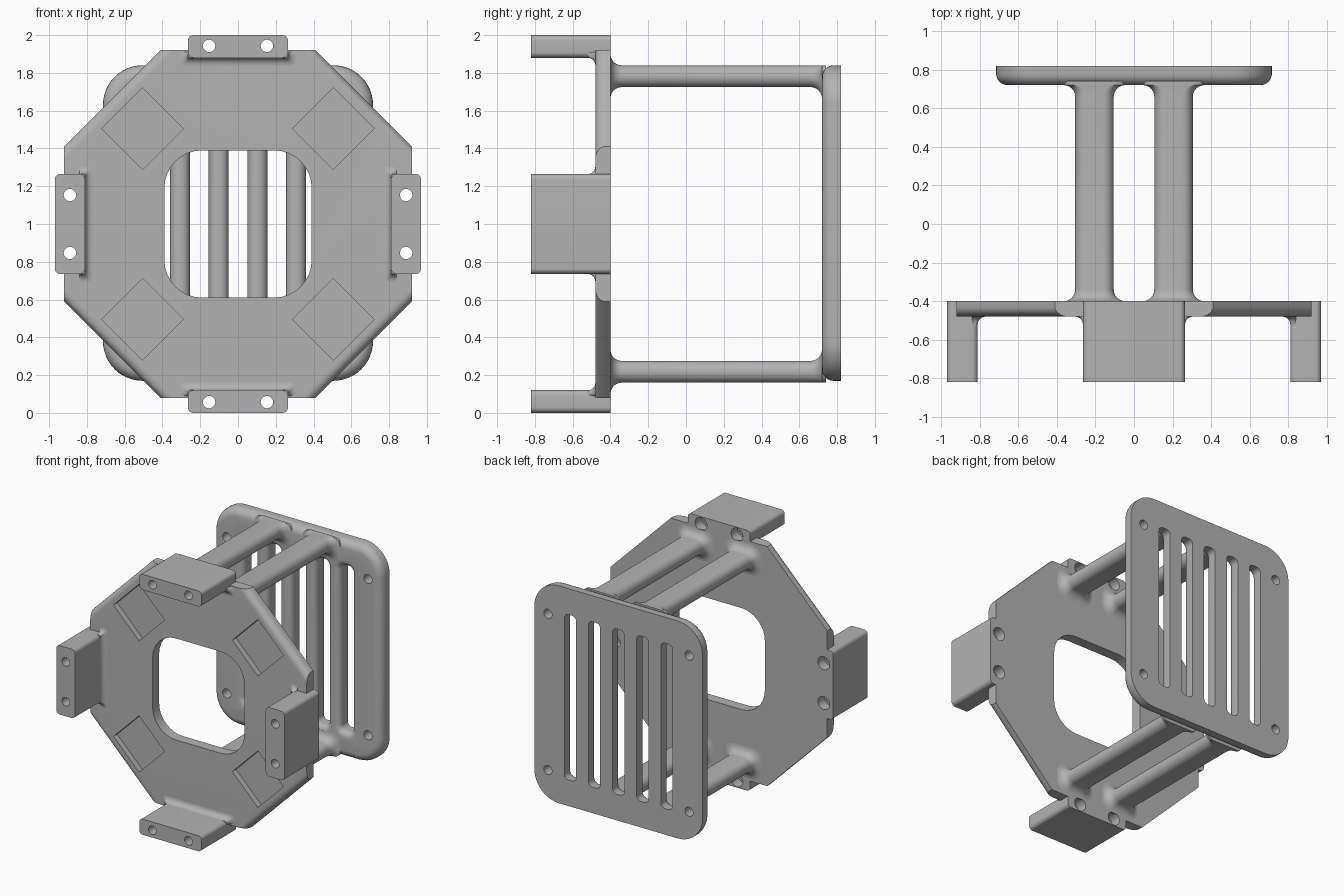
import bpy, bmesh
from math import sin, cos, pi

cube = bpy.data.objects.get("Cube")
if cube:
    bpy.data.objects.remove(cube, do_unlink=True)

grey = bpy.data.materials.new("matte_grey")
grey.use_nodes = True
COLOUR = (0.45, 0.45, 0.45, 1)
grey.diffuse_color = COLOUR
grey.node_tree.nodes["Principled BSDF"].inputs["Base Color"].default_value = COLOUR

MID = 1.0                       # height of the centre
FRONT, BACK = -0.48, -0.40      # faces of the octagonal plate
GRILLE_F, GRILLE_B = 0.72, 0.82


def rounded(x0, x1, z0, z1, r, steps=8):
    """Rounded rectangle outline in x and z."""
    pts = []
    corners = [(x1 - r, z1 - r), (x0 + r, z1 - r), (x0 + r, z0 + r), (x1 - r, z0 + r)]
    for q, (cx, cz) in enumerate(corners):
        for i in range(steps + 1):
            a = (q + i / steps) * pi / 2
            pts.append((cx + r * cos(a), cz + r * sin(a)))
    return pts


def circle(x, z, r, n=24):
    return [(x + r * cos(2 * pi * i / n), z + r * sin(2 * pi * i / n)) for i in range(n)]


def octagon(half, corner):
    quarter = [(half, corner), (corner, half)]
    pts = []
    for q in range(4):
        c, s = round(cos(q * pi / 2)), round(sin(q * pi / 2))
        pts += [(x * c - z * s, MID + x * s + z * c) for x, z in quarter]
    return pts


def fillet(r, steps=6):
    """Pairs of (distance from the face, outward spread) along a quarter arc."""
    return [(r - r * cos(i / steps * pi / 2), r - r * sin(i / steps * pi / 2))
            for i in range(steps + 1)]


def loft(name, sections):
    """Solid through a list of (y, outline) sections."""
    bm = bmesh.new()
    rings = [[bm.verts.new((x, y, z)) for x, z in pts] for y, pts in sections]
    for a, b in zip(rings, rings[1:]):
        for i in range(len(a)):
            j = (i + 1) % len(a)
            bm.faces.new((a[i], a[j], b[j], b[i]))
    bm.faces.new(rings[0])
    bm.faces.new(rings[-1])
    bmesh.ops.recalc_face_normals(bm, faces=bm.faces)
    mesh = bpy.data.meshes.new(name)
    bm.to_mesh(mesh)
    bm.free()
    mesh.materials.append(grey)
    obj = bpy.data.objects.new(name, mesh)
    bpy.context.collection.objects.link(obj)
    return obj


def prism(name, y0, y1, pts):
    return loft(name, [(y0, pts), (y1, pts)])


def cut(obj, cutters):
    """Subtract the cutters and discard them."""
    bpy.context.view_layer.objects.active = obj
    for c in cutters:
        c.hide_render = True
        mod = obj.modifiers.new("cut", 'BOOLEAN')
        mod.operation, mod.solver, mod.object = 'DIFFERENCE', 'EXACT', c
        bpy.ops.object.modifier_apply(modifier=mod.name)
        bpy.data.objects.remove(c, do_unlink=True)


def smooth(obj):
    bpy.ops.object.select_all(action='DESELECT')
    obj.select_set(True)
    bpy.context.view_layer.objects.active = obj
    bpy.ops.object.shade_smooth_by_angle(angle=0.6)


parts = []

# Octagonal plate, rounded along the front of its diagonal edges
R = 0.05
secs = [(FRONT + R - R * cos(t), octagon(0.92, 0.41 - 1.414 * (R - R * sin(t))))
        for t in [i / 6 * pi / 2 for i in range(7)]]
plate = loft("octagon_plate", secs + [(BACK, octagon(0.92, 0.41))])
cutters = [prism("window_cutter", -0.6, -0.3, rounded(-0.39, 0.39, MID - 0.39, MID + 0.39, 0.2))]
for sx in (-1, 1):
    for sz in (-1, 1):
        x, z, d = sx * 0.505, MID + sz * 0.505, 0.217
        diamond = [(x + d, z), (x, z + d), (x - d, z), (x, z - d)]
        cutters.append(prism("pocket_cutter", -0.6, FRONT + 0.045, diamond))
parts.append(plate)

# Four mounting blocks with through holes, widened at the back
for side, sx, sz, inner, outer in (("left", 1, 0, 0.81, 0.97), ("right", -1, 0, 0.81, 0.97),
                                   ("top", 0, 1, 0.88, 1.0), ("bottom", 0, -1, 0.88, 1.0)):
    def box(lo, hi, half, r):
        """Outline reaching from lo to hi away from the centre."""
        s = sx + sz
        a, b = sorted((s * lo, s * hi))
        if sx:
            return rounded(a, b, MID - half, MID + half, r)
        return rounded(-half, half, MID + a, MID + b, r)

    block = prism(side + "_block", -0.82, BACK, box(inner, outer, 0.265, 0.03))
    mid = 0.89 if sx else 0.943
    holes = []
    for t in (-0.153, 0.153):
        x, z = (sx * mid, MID + t) if sx else (t, MID + sz * mid)
        holes.append(prism("hole_cutter", -0.9, -0.3, circle(x, z, 0.033)))
        holes.append(prism("bore_cutter", BACK - 0.08, -0.3, circle(x, z, 0.05)))
        # The wide bore also passes through the plate
        cutters.append(prism("plate_bore_cutter", -0.6, -0.3, circle(x, z, 0.05)))
    cut(block, holes)
    # Fillet where the block meets the plate
    foot = loft(side + "_block_fillet", [
        (FRONT - h, box(inner - s, inner + 0.03, 0.265 + s, 0.012 + s * 0.3))
        for h, s in reversed(fillet(0.04))])
    parts += [block, foot]
cut(plate, cutters)

# Rear grille with rounded front edge, slots and corner holes
R = 0.06


def panel(inset):
    return rounded(-0.715 + inset, 0.715 - inset, 0.17 + inset, 1.84 - inset, 0.21 - inset, 12)


grille = loft("rear_grille",
              [(GRILLE_F + h, panel(s)) for h, s in fillet(R)] + [(GRILLE_B, panel(0))])
cutters = []
for i in range(-2, 3):
    def slot(s):
        x = i * 0.205
        return rounded(x - 0.05 - s, x + 0.05 + s, 0.37 - s, 1.64 + s, 0.035 + s)
    arc = [(GRILLE_F + h, slot(s)) for h, s in fillet(0.045)]
    cutters.append(loft("slot_cutter", [(0.65, slot(0.045))] + arc + [(0.9, slot(0))]))
for x in (-0.6, 0.6):
    for z in (-0.6, 0.6):
        cutters.append(prism("screw_cutter", 0.6, 0.9, circle(x, MID + z, 0.035)))
cut(grille, cutters)
parts.append(grille)

# Four struts flaring into the plate and the grille
for sx, xname in ((1, "left"), (-1, "right")):
    for sz, zname in ((1, "upper"), (-1, "lower")):
        def strut(s, out):
            z0, z1 = sorted((MID + sz * (0.725 - s), MID + sz * (0.84 + out)))
            return rounded(sx * 0.205 - 0.1 - s, sx * 0.205 + 0.1 + s, z0, z1, 0.055 + out / 2)
        near = [(BACK + h, strut(s, s)) for h, s in fillet(0.06)]
        far = [(GRILLE_F - h, strut(s, 0)) for h, s in reversed(fillet(0.06))]
        parts.append(loft(f"{zname}_{xname}_strut",
                          [(BACK - 0.01, near[0][1])] + near + far + [(0.74, far[-1][1])]))

for p in parts:
    smooth(p)
